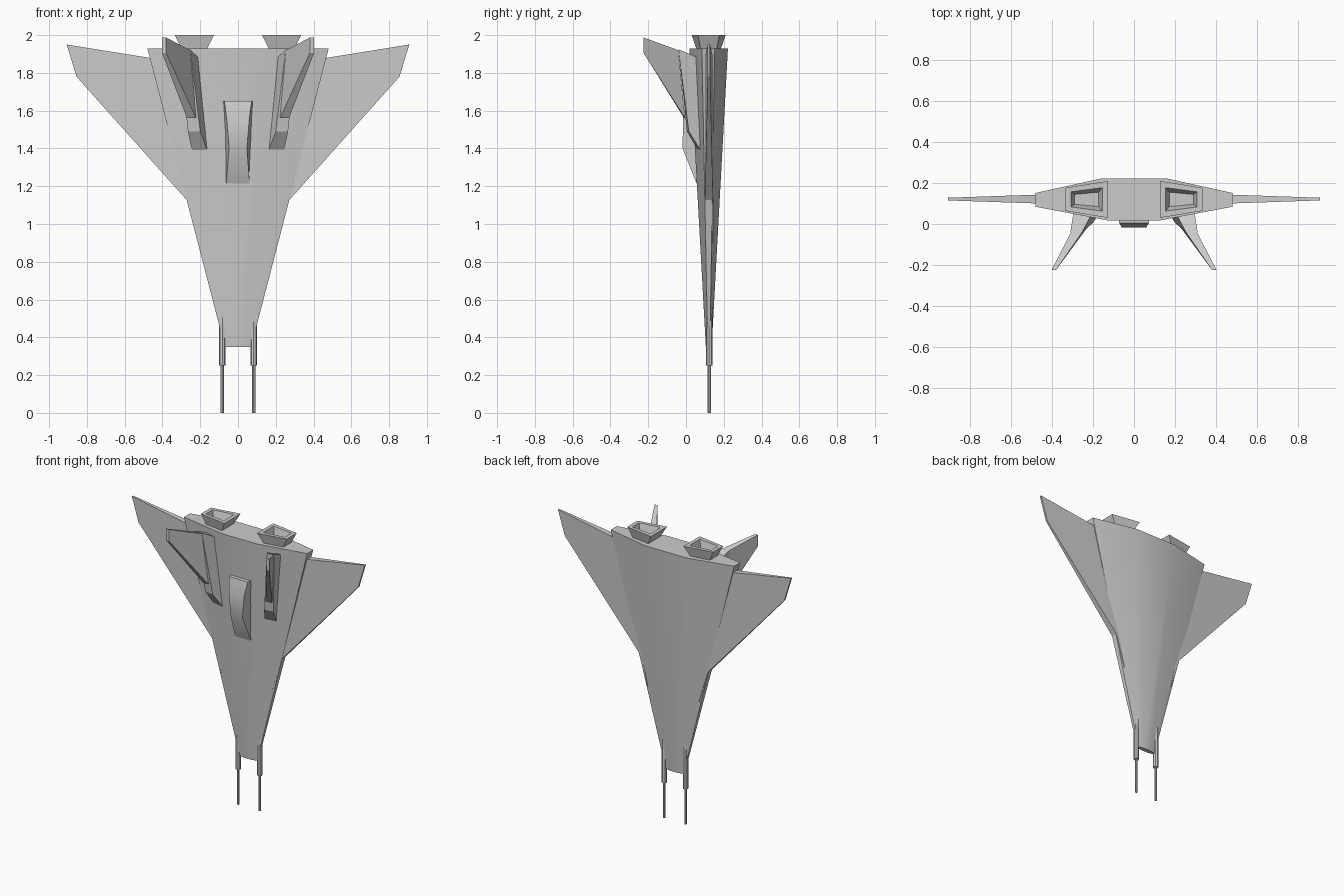
import bpy, bmesh, math
from mathutils import Matrix

if "Cube" in bpy.data.objects:
    bpy.data.objects.remove(bpy.data.objects["Cube"])


def finish(name, bm, smooth=None, mirror=False):
    """Turn a bmesh into an object, mirrored across x if wanted."""
    bmesh.ops.recalc_face_normals(bm, faces=bm.faces)
    me = bpy.data.meshes.new(name)
    bm.to_mesh(me)
    bm.free()
    ob = bpy.data.objects.new(name, me)
    bpy.context.collection.objects.link(ob)
    if mirror:
        mod = ob.modifiers.new("mirror", 'MIRROR')
        mod.use_axis = (True, False, False)
        mod.use_mirror_merge = False
    if smooth:
        bpy.ops.object.select_all(action='DESELECT')
        ob.select_set(True)
        bpy.context.view_layer.objects.active = ob
        bpy.ops.object.shade_smooth_by_angle(angle=math.radians(smooth))
    return ob


def loft(name, rings, **kw):
    """Skin matching rings of points and cap both ends."""
    bm = bmesh.new()
    vs = [[bm.verts.new(p) for p in r] for r in rings]
    n = len(vs[0])
    for a, b in zip(vs, vs[1:]):
        for i in range(n):
            j = (i + 1) % n
            bm.faces.new((a[i], a[j], b[j], b[i]))
    bm.faces.new(vs[0])
    bm.faces.new(vs[-1])
    return finish(name, bm, **kw)


def octagon(z, w, front_w, back_w, front, side_f, side_b, back):
    return [(-front_w, front, z), (front_w, front, z), (w, side_f, z), (w, side_b, z),
            (back_w, back, z), (-back_w, back, z), (-w, side_b, z), (-w, side_f, z)]


# Tapered hull
loft("hull", [octagon(0.35, 0.07, 0.03, 0.03, 0.105, 0.115, 0.127, 0.136),
              octagon(1.93, 0.48, 0.13, 0.16, 0.018, 0.084, 0.151, 0.222)], smooth=30)

# Swept wings: the plan outline tapers in thickness toward the tip
plan_root = [(0.20, 0.90), (0.40, 1.87)]
plan_tip = [(0.855, 1.78), (0.907, 1.95)]


def wing_ring(plan, y0, y1):
    (xa, za), (xb, zb) = plan
    return [(xa, y0, za), (xb, y0, zb), (xb, y1, zb), (xa, y1, za)]


loft("wing", [wing_ring(plan_root, 0.10, 0.143),
              wing_ring([(0.27, 1.125), (0.47, 1.88)], 0.10, 0.143),
              wing_ring(plan_tip, 0.115, 0.128)], mirror=True)

# Fin mounts leaning outward from the front of the hull
loft("fin_mount", [
    [(0.155, 0.075, 1.37), (0.24, 0.09, 1.37), (0.29, 0.09, 1.87), (0.20, 0.06, 1.87)],
    [(0.20, 0.005, 1.49), (0.265, 0.015, 1.49), (0.31, -0.04, 1.925), (0.253, -0.04, 1.925)],
], mirror=True)

# Canted fins
loft("fin", [
    [(0.222, -0.01, 1.56), (0.27, -0.005, 1.56), (0.307, -0.04, 1.92), (0.253, -0.04, 1.92)],
    [(0.38, -0.224, 1.905), (0.402, -0.224, 1.905), (0.402, -0.224, 1.987), (0.38, -0.224, 1.987)],
], mirror=True)

# Canopy: trapezoid sections along z (z, front y, front half width, base half width)
loft("canopy", [[(-b, 0.08, z), (b, 0.08, z), (f, y, z), (-f, y, z)] for z, y, f, b in
                [(1.215, 0.056, 0.062, 0.063), (1.40, -0.018, 0.047, 0.074),
                 (1.56, -0.016, 0.060, 0.080), (1.65, 0.005, 0.072, 0.085)]], smooth=30)


# Hollow engine nozzles: outside wall, rim, inside wall, floor
def nozzle_ring(x0, x1, h0, h1, z, yc=0.120):
    return [(x0, yc - h0, z), (x1, yc - h1, z), (x1, yc + h1, z), (x0, yc + h0, z)]


loft("engine_nozzle", [nozzle_ring(0.168, 0.296, 0.062, 0.042, 1.92),
                       nozzle_ring(0.127, 0.334, 0.090, 0.056, 2.0),
                       nozzle_ring(0.154, 0.307, 0.057, 0.037, 2.0),
                       nozzle_ring(0.172, 0.290, 0.035, 0.024, 1.945)], mirror=True)

# Nose guns: housing and thin barrel
for name, r, z0, z1 in [("gun_housing", 0.0175, 0.25, 0.66), ("gun_barrel", 0.0085, 0.0, 0.26)]:
    bm = bmesh.new()
    bmesh.ops.create_cone(bm, cap_ends=True, segments=8, radius1=r, radius2=r, depth=z1 - z0,
                          matrix=Matrix.Translation((0.083, 0.123, (z0 + z1) / 2)))
    finish(name, bm, mirror=True)
